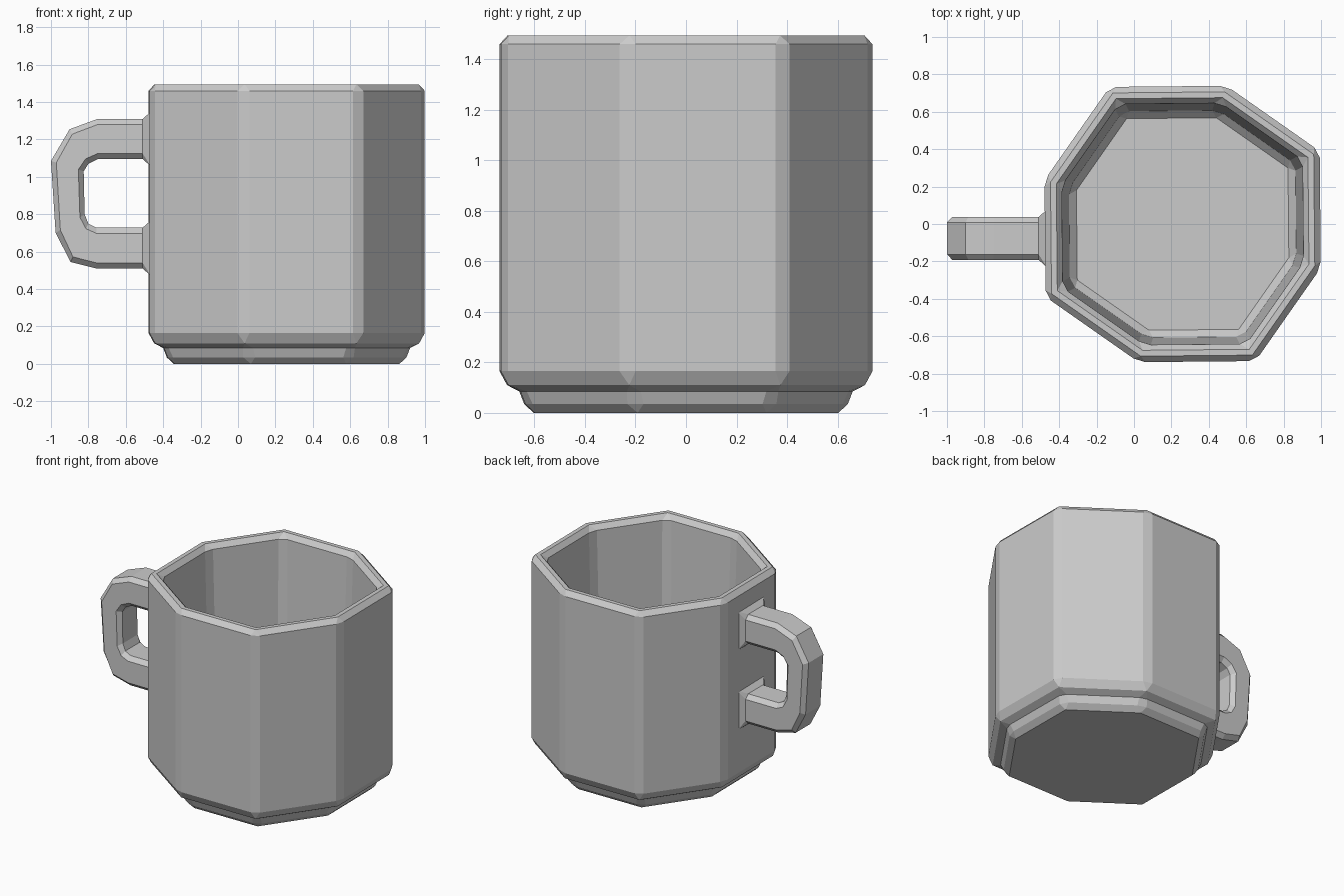
import bpy
import bmesh
from math import cos, sin, radians
from mathutils import Vector

cube = bpy.data.objects.get("Cube")
if cube:
    bpy.data.objects.remove(cube)

# One plain grey for the whole mug
grey = bpy.data.materials.new("plain_grey")
grey.use_nodes = True
colour = (0.6, 0.6, 0.6, 1)
grey.diffuse_color = colour
grey.node_tree.nodes["Principled BSDF"].inputs["Base Color"].default_value = colour

CENTRE_X = 0.26
HALF = 0.735


def loft(name, rings, cap=True):
    """Join equal-length rings of points into a flat-shaded skin."""
    bm = bmesh.new()
    loops = [[bm.verts.new(p) for p in ring] for ring in rings]
    for a, b in zip(loops, loops[1:]):
        n = len(a)
        for i in range(n):
            j = (i + 1) % n
            bm.faces.new((a[i], a[j], b[j], b[i]))
    if cap:
        bm.faces.new(loops[0][::-1])
        bm.faces.new(loops[-1])
    bmesh.ops.remove_doubles(bm, verts=bm.verts, dist=0.0005)
    bmesh.ops.recalc_face_normals(bm, faces=bm.faces)
    mesh = bpy.data.meshes.new(name)
    bm.to_mesh(mesh)
    bm.free()
    mesh.materials.append(grey)
    obj = bpy.data.objects.new(name, mesh)
    bpy.context.collection.objects.link(obj)
    return obj


# Slightly uneven octagon: two alternating corners, turned four times
corners = []
for turn in range(4):
    for radius, angle in ((0.83, 28), (0.775, 72.4)):
        a = radians(angle + 90 * turn)
        corners.append(Vector((radius * cos(a), radius * sin(a), 0)))


def octagon(half, z, cut):
    """Octagon ring; each corner is trimmed by the cut distance."""
    pts = [c * (half / HALF) for c in corners]
    ring = []
    for i, p in enumerate(pts):
        for q in (pts[i - 1], pts[(i + 1) % 8]):
            ring.append(p + (q - p).normalized() * cut + Vector((CENTRE_X, 0, z)))
    return ring


# Foot, outer wall, rim, inner wall and floor: half width, height, corner trim
cup_profile = [
    (0.60, 0, 0), (0.638, 0.035, 0.035), (0.657, 0.085, 0.03),
    (0.705, 0.11, 0), (HALF, 0.165, 0.035), (HALF, 1.46, 0.035),
    (0.703, 1.495, 0), (0.672, 1.495, 0), (0.643, 1.46, 0.035),
    (0.605, 0.24, 0.035), (0.565, 0.2, 0),
]
loft("cup", [octagon(*row) for row in cup_profile])


# Handle: outer and inner edge points (x, z) along its bend
stations = [
    ((-0.51, 1.31), (-0.51, 1.095)), ((-0.75, 1.31), (-0.75, 1.095)),
    ((-0.90, 1.255), (-0.80, 1.07)), ((-1.0, 1.085), (-0.825, 1.03)),
    ((-0.975, 0.70), (-0.82, 0.80)), ((-0.895, 0.545), (-0.80, 0.75)),
    ((-0.757, 0.51), (-0.757, 0.728)), ((-0.51, 0.51), (-0.51, 0.728)),
]


def handle_ring(outer, inner, grow=0, bevel=0.03):
    """Rectangular section with chamfered corners."""
    o, i = Vector((outer[0], 0, outer[1])), Vector((inner[0], 0, inner[1]))
    across = (o - i).normalized()
    o, i = o + across * grow, i - across * grow
    side, mid = 0.115 + grow, Vector((0, -0.077, 0))
    ring = []
    for p, inward, s in ((o, -across, 1), (i, across, 1), (i, across, -1), (o, -across, -1)):
        flat = p + mid + Vector((0, s * (side - bevel), 0))
        edge = p + mid + inward * bevel + Vector((0, s * side, 0))
        ring += [flat, edge] if (p is o) == (s > 0) else [edge, flat]
    return ring


# Flared collars where the handle meets the wall
def collar(station):
    (_, zo), (_, zi) = station
    return handle_ring((-0.47, zo), (-0.47, zi), grow=0.035, bevel=0.002)


sections = [collar(stations[0])]
sections += [handle_ring(*s) for s in stations]
sections.append(collar(stations[-1]))


def ordered(ring):
    """Keep each chamfer pair running the same way round the section."""
    top_flat, top_edge, low_a, low_b, b_a, b_b, far_a, far_b = ring
    return [top_flat, top_edge, low_a, low_b, b_a, b_b, far_a, far_b]


loft("handle", [ordered(r) for r in sections])
